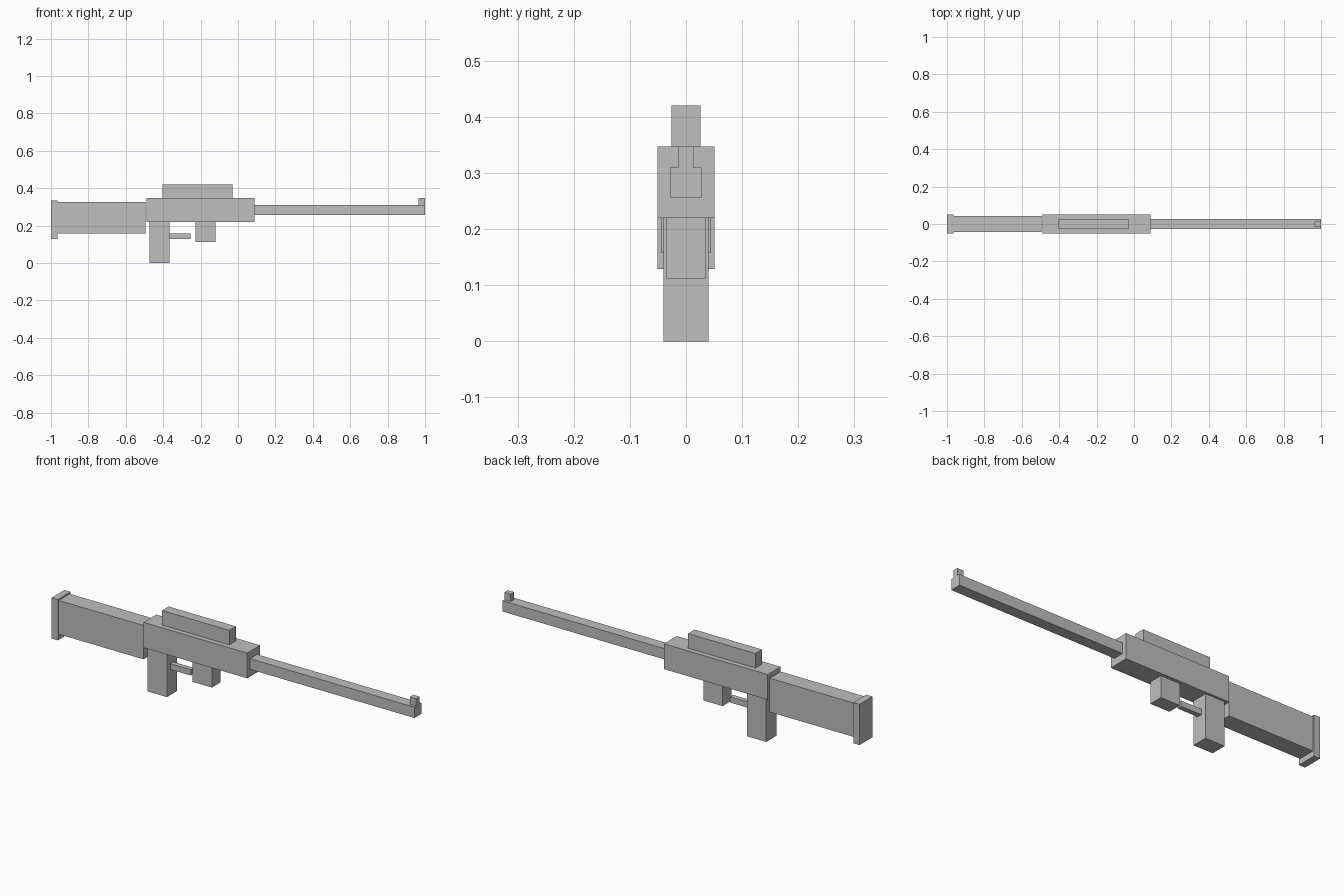
import bpy
import bmesh

if "Cube" in bpy.data.objects:
    bpy.data.objects.remove(bpy.data.objects["Cube"])

# One flat grey for the whole model
grey = bpy.data.materials.new("plain grey")
grey.diffuse_color = (0.52, 0.52, 0.52, 1.0)
grey.use_nodes = True
grey.node_tree.nodes["Principled BSDF"].inputs["Base Color"].default_value = grey.diffuse_color


def box(name, x0, x1, half_y, z0, z1):
    """Flat-sided block, symmetric about y = 0."""
    bm = bmesh.new()
    bmesh.ops.create_cube(bm, size=1.0)
    for v in bm.verts:
        v.co.x = x1 if v.co.x > 0 else x0
        v.co.y = half_y if v.co.y > 0 else -half_y
        v.co.z = z1 if v.co.z > 0 else z0
    mesh = bpy.data.meshes.new(name)
    bm.to_mesh(mesh)
    bm.free()
    mesh.materials.append(grey)
    obj = bpy.data.objects.new(name, mesh)
    bpy.context.collection.objects.link(obj)
    return obj


# Rear: butt plate and stock
box("butt_plate", -1.0, -0.966, 0.051, 0.129, 0.334)
box("stock", -0.966, -0.495, 0.0435, 0.157, 0.327)

# Middle: receiver with sight block on top
box("receiver", -0.490, 0.087, 0.051, 0.220, 0.347)
box("top_sight", -0.404, -0.030, 0.026, 0.347, 0.420)

# Underside: grip, trigger guard, magazine
box("grip", -0.474, -0.367, 0.040, 0.0, 0.220)
box("trigger_guard", -0.367, -0.254, 0.012, 0.128, 0.157)
box("magazine", -0.228, -0.121, 0.035, 0.112, 0.220)

# Front: barrel and front sight
box("barrel", 0.087, 1.0, 0.0277, 0.256, 0.310)
box("front_sight", 0.965, 1.0, 0.0135, 0.310, 0.347)
